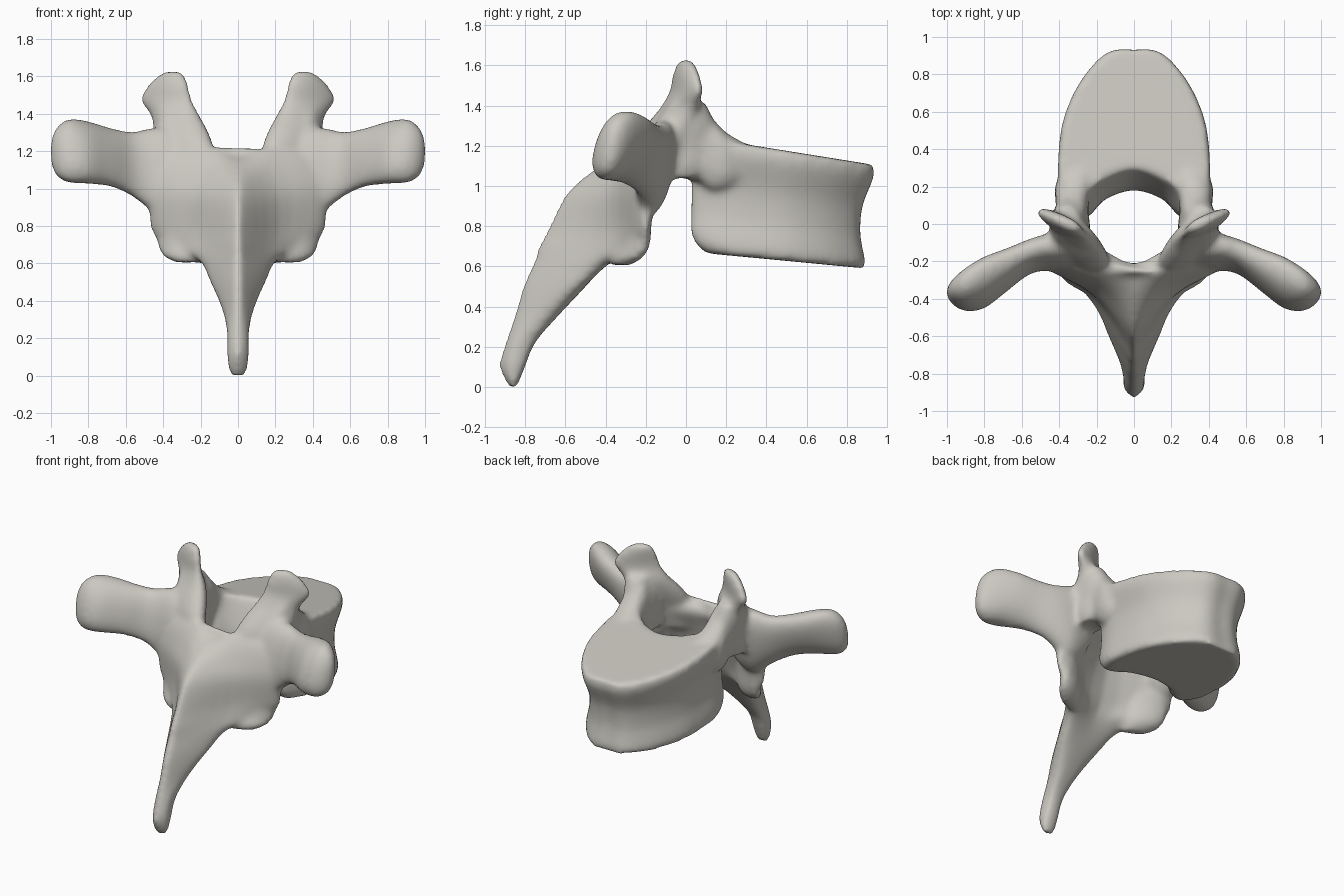
import bpy, bmesh, math
from mathutils import Vector

if "Cube" in bpy.data.objects:
    bpy.data.objects.remove(bpy.data.objects["Cube"], do_unlink=True)


def catmull(a, b, c, d, t):
    return 0.5 * (2 * b + (c - a) * t + (2 * a - 5 * b + 4 * c - d) * t * t
                  + (3 * b - a - 3 * c + d) * t ** 3)


def smooth_ring(points, n=4):
    """Closed spline through the points."""
    k = len(points)
    return [catmull(points[i - 1], points[i], points[(i + 1) % k], points[(i + 2) % k], s / n)
            for i in range(k) for s in range(n)]


def smooth_rings(rings, n=4):
    """Spline between successive sections of a loft."""
    last, out = len(rings) - 1, []
    for i in range(last):
        four = [rings[max(i - 1, 0)], rings[i], rings[i + 1], rings[min(i + 2, last)]]
        out += [[catmull(*p, s / n) for p in zip(*four)] for s in range(n)]
    return out + [rings[-1]]


def loft(bm, rings, side=1):
    """Skin the sections and cap both ends; side=-1 mirrors across x."""
    rows = [[bm.verts.new((p.x * side, p.y, p.z)) for p in r] for r in smooth_rings(rings)]
    k = len(rows[0])
    for a, b in zip(rows, rows[1:]):
        for j in range(k):
            bm.faces.new((a[j], a[(j + 1) % k], b[(j + 1) % k], b[j]))
    bm.faces.new(rows[0][::-1])
    bm.faces.new(rows[-1])


def ellipse(center, u, v, power=1.0, n=24):
    def shaped(a):
        return math.copysign(abs(a) ** power, a)
    angles = [math.tau * i / n for i in range(n)]
    return [Vector(center) + Vector(u) * shaped(math.cos(a)) + Vector(v) * shaped(math.sin(a))
            for a in angles]


def plate(z, x, y, length, thick, degrees):
    """Level ellipse whose long axis is turned from x."""
    c, s = math.cos(math.radians(degrees)), math.sin(math.radians(degrees))
    return ellipse((x, y, z), (c * length, s * length, 0), (-s * thick, c * thick, 0))


def mirrored(half):
    """Close a half outline whose first and last points lie on x = 0."""
    return half + [Vector((-p.x, p.y, p.z)) for p in half[-2:0:-1]]


bm = bmesh.new()

# Body: waisted block with a hollow back and tilted end plates
# height fraction, width, forward and backward scale
outline = [(0, .93), (.1, .93), (.19, .88), (.3, .74), (.38, .55), (.405, .35),
           (.4, .17), (.34, .03), (.26, .045), (.17, .13), (0, .18)]
body = []
for t, sx, front, back in [(0, .93, .93, .72), (.07, .96, .935, .9), (.18, .94, .915, 1),
                           (.35, .895, .895, 1), (.6, .9, .915, 1), (.88, 1, 1, .95), (1, .98, .995, .85)]:
    ring = []
    for x, y in outline:
        if y < .25 and x < .28:
            y += .12 * t ** 3 * (1 - x)
        y = .3 + (y - .3) * (front if y > .3 else back)
        low, high = .675 - .095 * y, 1.255 - .16 * y
        ring.append(Vector((x * sx, y, low + (high - low) * t)))
    body.append(smooth_ring(mirrored(ring)))
loft(bm, body)

# Laminae and spine: chevron sections from the spine tip up to the arch
# height, ridge y, middle, outer, inner edge, inner centre y
arch = [
    (0.00, -.885, (.035, -.88), (.045, -.86), (.035, -.845), -.84),
    (0.10, -.93, (.054, -.88), (.058, -.85), (.044, -.81), -.80),
    (0.22, -.90, (.055, -.85), (.057, -.80), (.045, -.76), -.75),
    (0.35, -.855, (.065, -.77), (.085, -.70), (.065, -.65), -.64),
    (0.50, -.81, (.105, -.66), (.15, -.56), (.12, -.51), -.50),
    (0.62, -.755, (.145, -.55), (.21, -.43), (.19, -.37), -.40),
    (0.69, -.73, (.19, -.45), (.36, -.26), (.33, -.21), -.36),
    (0.78, -.68, (.215, -.39), (.44, -.235), (.42, -.19), -.32),
    (0.95, -.60, (.21, -.38), (.47, -.23), (.37, -.14), -.27),
    (1.05, -.50, (.18, -.35), (.45, -.22), (.29, -.11), -.24),
    (1.13, -.38, (.17, -.30), (.41, -.20), (.26, -.09), -.21),
    (1.175, -.29, (.15, -.26), (.36, -.17), (.27, -.10), -.225),
]
sections = []
for z, ridge, mid, outer, inner, centre in arch:
    half = [(0, ridge), (min(.025, mid[0]), ridge + .015), mid, outer, inner, (0, centre)]
    # The upper rim dips in the middle
    sections.append(smooth_ring(mirrored([Vector((x, y, z + .3 * min(x, .16) * (z / 1.175) ** 8))
                                          for x, y in half])))
loft(bm, sections)

# Paired parts: level plates as height, x, y, half length, half thickness, turn
column = [(1.04, .33, -.02, .09, .11, 0), (1.1, .335, -.02, .1, .15, 0),
          (1.2, .335, -.02, .1, .17, 0), (1.3, .345, -.005, .1, .155, 0), (1.42, .365, .01, .075, .085, 0)]
upper = [(1.0, .28, -.18, .18, .06, 26), (1.1, .28, -.16, .19, .07, 28), (1.19, .29, -.14, .19, .08, 30),
         (1.25, .295, -.115, .18, .085, 32), (1.32, .31, -.075, .165, .08, 32),
         (1.39, .335, -.03, .15, .068, 32), (1.47, .382, .0, .155, .045, 28),
         (1.54, .377, .002, .13, .042, 28), (1.6, .357, .0, .085, .035, 26),
         (1.632, .347, .0, .045, .018, 22)]
lower = [(.605, .27, -.325, .08, .03, 28), (.64, .295, -.295, .12, .055, 30),
         (.70, .31, -.26, .135, .055, 28), (.80, .31, -.25, .14, .05, 28),
         (.9, .31, -.24, .14, .05, 28)]
# y, x, bottom, top, half width
pedicle = [(-.06, .335, 1.07, 1.36, .07), (.06, .33, 1.02, 1.40, .085), (.13, .33, .97, 1.34, .09),
           (.21, .32, .98, 1.26, .1), (.36, .27, 1.02, 1.18, .08)]
# x, back, front, bottom, top
transverse = [(.26, -.25, -.08, .92, 1.24), (.34, -.255, -.06, .86, 1.31), (.42, -.255, -.05, .85, 1.33),
              (.49, -.25, -.06, .90, 1.32), (.57, -.275, -.085, .96, 1.305),
              (.68, -.36, -.13, 1.01, 1.325), (.8, -.45, -.175, 1.025, 1.36), (.9, -.465, -.235, 1.03, 1.375),
              (.965, -.435, -.29, 1.06, 1.335), (.993, -.40, -.33, 1.11, 1.28), (1.005, -.375, -.355, 1.17, 1.22)]
for side in (1, -1):
    # Arch root, upper and lower joint processes
    for levels in (column, upper, lower):
        loft(bm, [plate(*level) for level in levels], side)
    # Pedicle from the arch to the body
    loft(bm, [ellipse((x, y, (a + b) / 2), (w, 0, 0), (0, 0, (b - a) / 2), .8)
              for y, x, a, b, w in pedicle], side)
    # Transverse process, leaning back towards its lower edge
    loft(bm, [ellipse((x, (a + b) / 2, (c + d) / 2), (0, (b - a) * .45, 0),
                      (0, (b - a) * .2, (d - c) / 2), .88)
              for x, a, b, c, d in transverse], side)

bmesh.ops.recalc_face_normals(bm, faces=bm.faces[:])
mesh = bpy.data.meshes.new("vertebra")
bm.to_mesh(mesh)
bm.free()
bone = bpy.data.objects.new("vertebra", mesh)
bpy.context.collection.objects.link(bone)

# Bone colour
colour = (.6, .58, .535, 1)
mat = bpy.data.materials.new("pale bone")
mat.use_nodes = True
mat.diffuse_color = colour
shader = next(n for n in mat.node_tree.nodes if n.type == 'BSDF_PRINCIPLED')
shader.inputs["Base Color"].default_value = colour
shader.inputs["Roughness"].default_value = .7
mesh.materials.append(mat)

# Fuse the parts and soften the joins
fuse = bone.modifiers.new("fuse", 'REMESH')
fuse.mode = 'VOXEL'
fuse.voxel_size = .016
fuse.use_smooth_shade = True
soften = bone.modifiers.new("soften", 'SMOOTH')
soften.factor = .5
soften.iterations = 14
